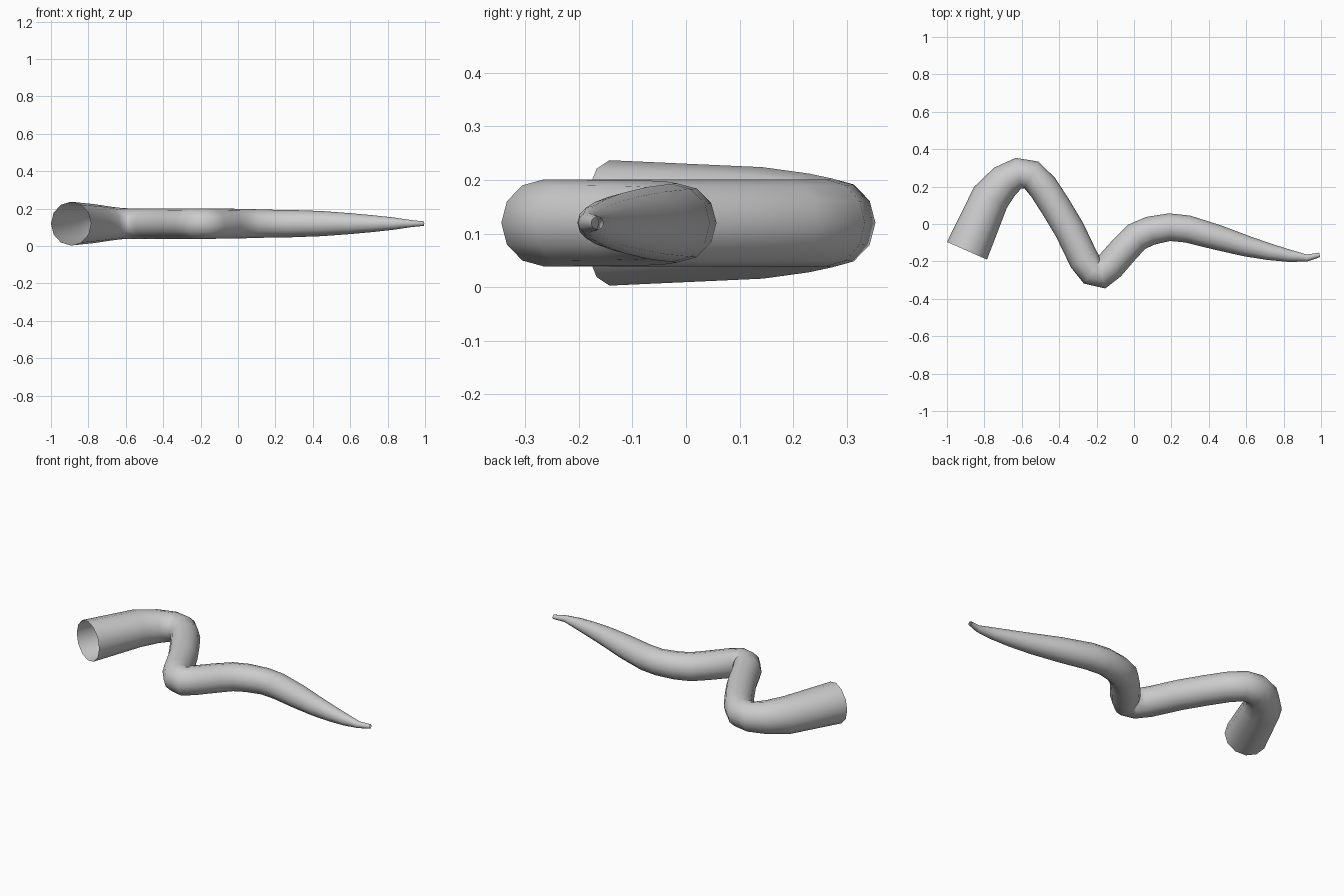
import bpy, bmesh, math
from mathutils import Vector

if "Cube" in bpy.data.objects:
    bpy.data.objects.remove(bpy.data.objects["Cube"])

SIDES = 12
HEIGHT = 0.12

# centre line seen from above: x, y, radius
PATH = [
    (-0.893, -0.143, 0.117), (-0.767, 0.143, 0.104), (-0.690, 0.230, 0.092),
    (-0.617, 0.272, 0.083), (-0.548, 0.262, 0.081), (-0.485, 0.195, 0.081),
    (-0.420, 0.095, 0.081), (-0.345, -0.030, 0.081), (-0.268, -0.190, 0.081),
    (-0.222, -0.252, 0.081), (-0.173, -0.266, 0.081), (-0.130, -0.225, 0.081),
    (-0.048, -0.132, 0.080), (0.015, -0.068, 0.079), (0.088, -0.036, 0.077),
    (0.190, -0.017, 0.074), (0.287, -0.027, 0.073), (0.450, -0.073, 0.067),
    (0.600, -0.118, 0.056), (0.720, -0.148, 0.045), (0.830, -0.170, 0.033),
    (0.925, -0.182, 0.019), (0.993, -0.165, 0.012),
]

# tapered winding tube with open ends
bm = bmesh.new()
pts = [Vector((x, y, HEIGHT)) for x, y, r in PATH]
rings = []
for i, p in enumerate(pts):
    d = Vector((0, 0, 0))
    if i > 0:
        d += (p - pts[i - 1]).normalized()
    if i < len(pts) - 1:
        d += (pts[i + 1] - p).normalized()
    d.normalize()
    side = Vector((-d.y, d.x, 0))
    r = PATH[i][2]
    ring = []
    for k in range(SIDES):
        a = 2 * math.pi * k / SIDES
        ring.append(bm.verts.new(p + side * r * math.cos(a) + Vector((0, 0, r * math.sin(a)))))
    rings.append(ring)
for a, b in zip(rings, rings[1:]):
    for k in range(SIDES):
        n = (k + 1) % SIDES
        bm.faces.new((a[k], a[n], b[n], b[k]))
bmesh.ops.recalc_face_normals(bm, faces=bm.faces)
for f in bm.faces:
    f.smooth = True

mesh = bpy.data.meshes.new("tentacle")
bm.to_mesh(mesh)
bm.free()
obj = bpy.data.objects.new("tentacle", mesh)
bpy.context.collection.objects.link(obj)
